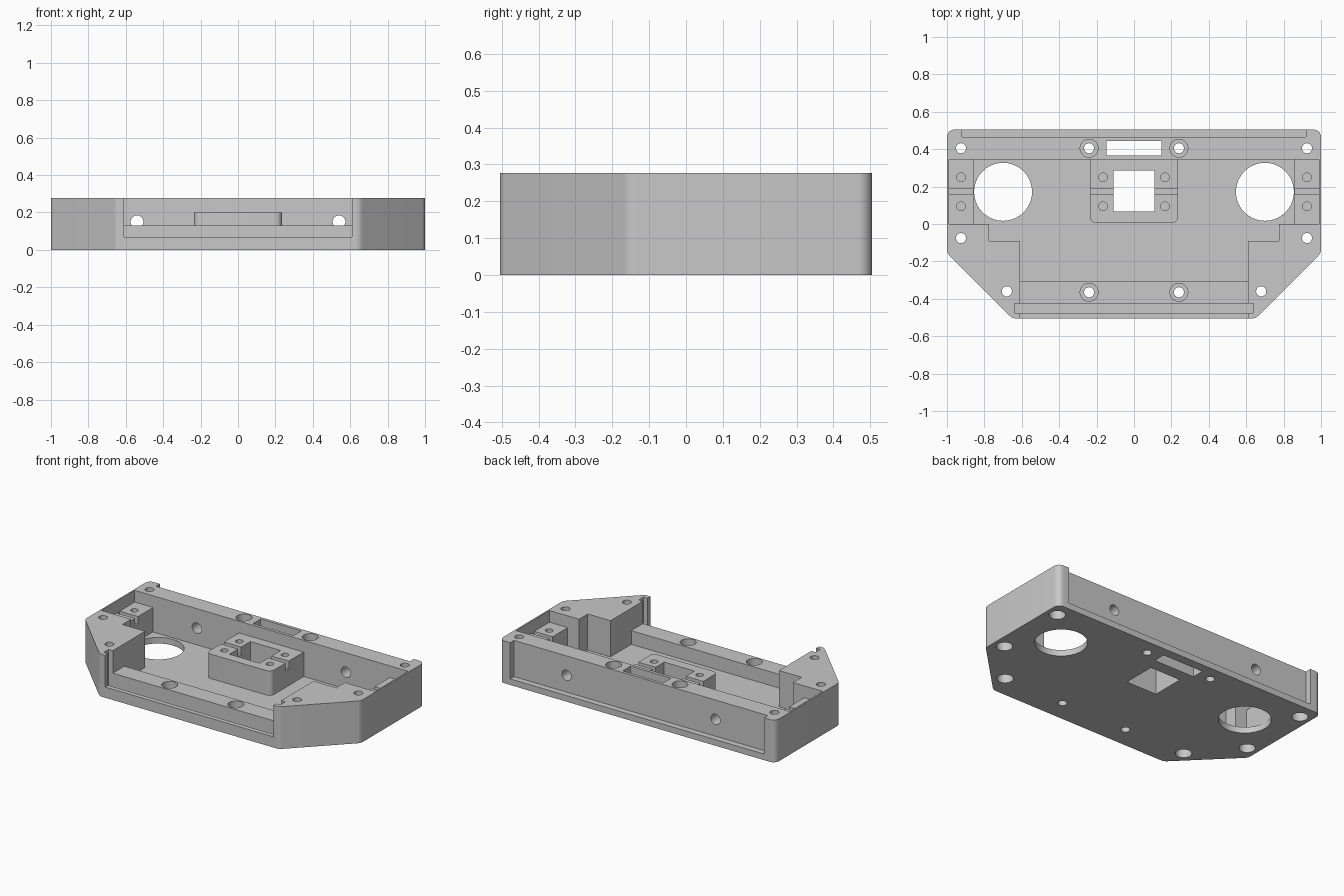
import bpy, bmesh, math
from mathutils import Vector, Matrix

cube = bpy.data.objects.get("Cube")
if cube:
    bpy.data.objects.remove(cube, do_unlink=True)

grey = bpy.data.materials.new("plain grey")
grey.use_nodes = True
grey.diffuse_color = (0.58, 0.58, 0.58, 1)
grey.node_tree.nodes["Principled BSDF"].inputs["Base Color"].default_value = (0.58, 0.58, 0.58, 1)

HEIGHT, FLOOR, MOUNT_TOP, ABOVE = 0.277, 0.04, 0.2, 0.4


def add_object(name, bm):
    bmesh.ops.recalc_face_normals(bm, faces=bm.faces)
    mesh = bpy.data.meshes.new(name)
    bm.to_mesh(mesh)
    bm.free()
    mesh.materials.append(grey)
    obj = bpy.data.objects.new(name, mesh)
    bpy.context.collection.objects.link(obj)
    return obj


def fillet(p, before, after, r, steps=8):
    """Arc points that round the corner p."""
    p, a, b = Vector(p), Vector(before), Vector(after)
    u, v = (a - p).normalized(), (b - p).normalized()
    half = u.angle(v) / 2
    centre = p + (u + v).normalized() * r / math.sin(half)
    reach = r / math.tan(half)
    start, end = p + u * reach - centre, p + v * reach - centre
    # Directions swept evenly from one tangent point to the other
    a0 = math.atan2(start.y, start.x)
    turn = math.atan2(start.x * end.y - start.y * end.x, start.dot(end))
    angles = [a0 + turn * i / steps for i in range(steps + 1)]
    return [centre + Vector((math.cos(t), math.sin(t))) * r for t in angles]


def prism(name, pts, z0, z1, radii=None):
    """Extrude an outline, rounding the corners that have a radius."""
    outline = []
    for i, p in enumerate(pts):
        r = radii[i] if radii else 0
        outline += fillet(p, pts[i - 1], pts[(i + 1) % len(pts)], r) if r else [Vector(p)]
    bm = bmesh.new()
    face = bm.faces.new([bm.verts.new((q.x, q.y, z0)) for q in outline])
    top = bmesh.ops.extrude_face_region(bm, geom=[face])
    verts = [g for g in top["geom"] if isinstance(g, bmesh.types.BMVert)]
    bmesh.ops.translate(bm, verts=verts, vec=(0, 0, z1 - z0))
    # The extrusion keeps the first face only as a loose cap, so close the base if needed
    bmesh.ops.holes_fill(bm, edges=[e for e in bm.edges if e.is_boundary])
    return add_object(name, bm)


def box(name, x0, x1, y0, y1, z0, z1):
    return prism(name, [(x0, y0), (x1, y0), (x1, y1), (x0, y1)], z0, z1)


def rod(x, y, r, z0, z1, along_y=False):
    """Round cutter, upright or lying along y with its centre at the given point."""
    bm = bmesh.new()
    bmesh.ops.create_cone(bm, cap_ends=True, segments=40, radius1=r, radius2=r, depth=z1 - z0)
    if along_y:
        bmesh.ops.rotate(bm, verts=bm.verts, matrix=Matrix.Rotation(math.pi / 2, 3, "X"))
    bmesh.ops.translate(bm, verts=bm.verts, vec=(x, y, (z0 + z1) / 2))
    return add_object("cutter", bm)


def cut(target, cutter):
    mod = target.modifiers.new("cut", "BOOLEAN")
    mod.operation, mod.solver, mod.object = "DIFFERENCE", "EXACT", cutter
    bpy.context.view_layer.objects.active = target
    bpy.ops.object.modifier_apply(modifier=mod.name)
    bpy.data.objects.remove(cutter, do_unlink=True)


def cut_box(target, *dims):
    cut(target, box("cutter", *dims))


def mirrored(half):
    return half + [(-x, y) for x, y in reversed(half)]


# Tray body
tray = prism("tray", mirrored([(0.65, -0.505), (1, -0.155), (1, 0.505)]), 0, HEIGHT,
             [0.05, 0.05, 0.04, 0.04, 0.05, 0.05])

# Inner cavity with stepped front corner blocks
cut(tray, prism("cutter", mirrored([(0.61, -0.305), (0.61, -0.09), (0.775, -0.09),
                                    (0.775, 0), (0.99, 0), (0.99, 0.345)]), FLOOR, ABOVE))

# Low front wall, front lip and panel slots
cut_box(tray, -0.61, 0.61, -0.6, -0.2, 0.13, ABOVE)
cut_box(tray, -0.61, 0.61, -0.6, -0.45, 0.07, ABOVE)
cut_box(tray, -0.64, 0.64, -0.475, -0.425, FLOOR, ABOVE)
cut_box(tray, -0.92, 0.92, 0.465, 0.6, FLOOR, ABOVE)

# Square window in the floor and cable slot in the back wall
WINDOW = (-0.11, 0.11, 0.068, 0.285)
cut_box(tray, *WINDOW, -0.1, ABOVE)
cut_box(tray, -0.147, 0.147, 0.365, 0.445, -0.1, ABOVE)

for s in (-1, 1):
    # Large round floor openings
    cut(tray, rod(s * 0.7, 0.172, 0.155, -0.1, 0.1))
    # Corner screw holes, recessed from below
    for x, y in ((0.925, 0.405), (0.925, -0.075), (0.68, -0.36)):
        cut(tray, rod(s * x, y, 0.027, -0.1, ABOVE))
        cut(tray, rod(s * x, y, 0.048, -0.1, 0.1))
    # Wall screw holes, recessed from above
    for y in (0.405, -0.365):
        cut(tray, rod(s * 0.24, y, 0.027, -0.1, ABOVE))
        cut(tray, rod(s * 0.24, y, 0.048, 0.07, ABOVE))
    # Blind holes in the back face
    cut(tray, rod(s * 0.54, 0.44, 0.034, 0.05, 0.25, along_y=True))


def finish_mount(mount, hole_xs):
    """Cross groove and blind screw holes shared by all mounts."""
    cut_box(mount, -1.1, 1.1, 0.157, 0.19, 0.15, ABOVE)
    for x in hole_xs:
        for y in (0.095, 0.25):
            cut(mount, rod(x, y, 0.023, 0.08, ABOVE))


# Centre mount around the window
centre_mount = prism("centre_mount", mirrored([(0.235, 0.005), (0.235, 0.355)]),
                     0.02, MOUNT_TOP, [0.035, 0, 0, 0.035])
cut_box(centre_mount, *WINDOW, -0.1, ABOVE)
finish_mount(centre_mount, (-0.165, 0.165))

# Side mounts
mounts = [centre_mount]
for side, s in (("left", 1), ("right", -1)):
    x0, x1 = sorted((s * 0.857, s * 0.995))
    mount = box("side_mount_" + side, x0, x1, -0.01, 0.355, 0.02, MOUNT_TOP)
    finish_mount(mount, (s * 0.925,))
    mounts.append(mount)

# Smooth round surfaces, keep edges sharp
for obj in [tray] + mounts:
    bpy.ops.object.select_all(action="DESELECT")
    obj.select_set(True)
    bpy.context.view_layer.objects.active = obj
    bpy.ops.object.shade_smooth_by_angle(angle=math.radians(30))
